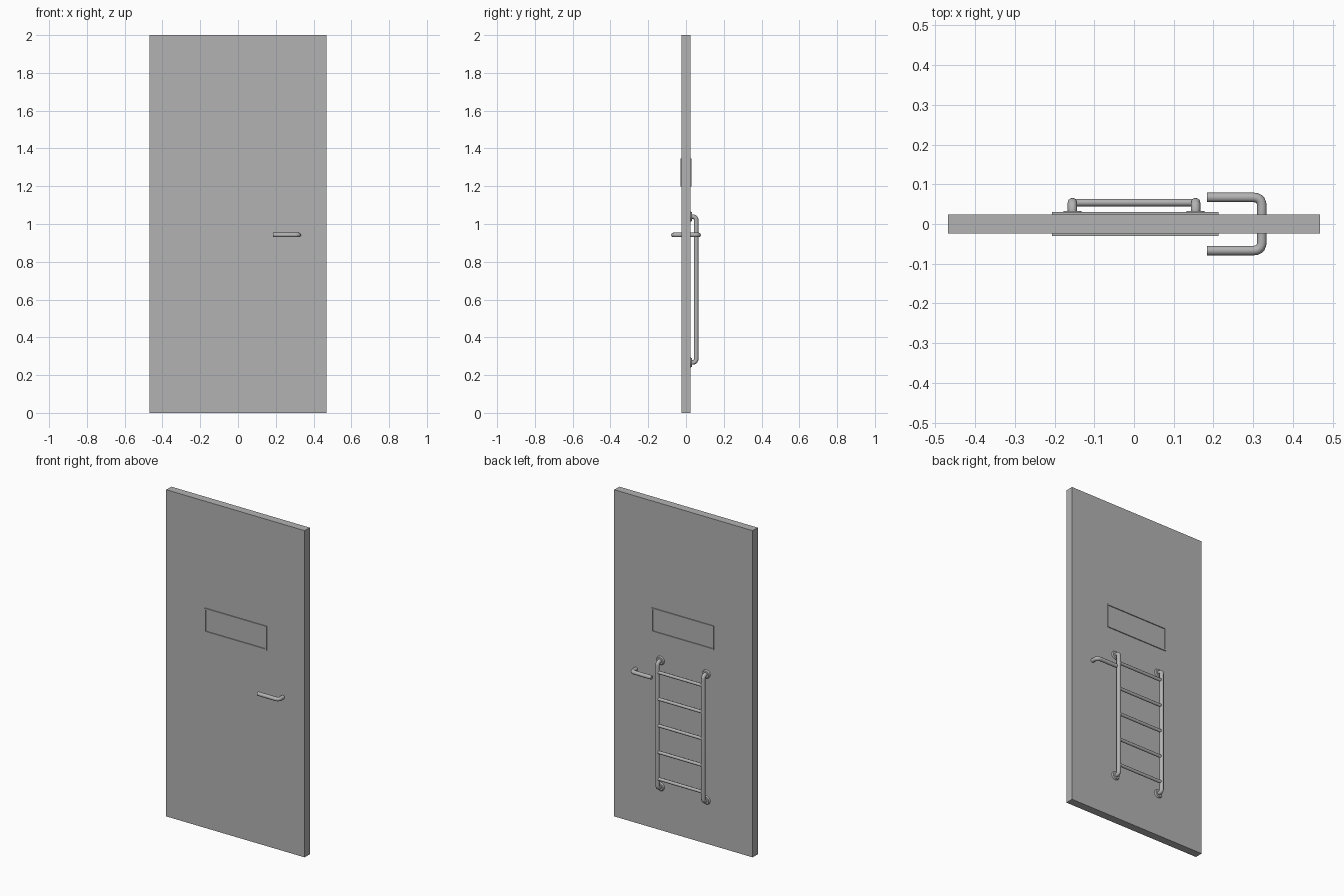
import bpy, bmesh, math
from mathutils import Vector

cube = bpy.data.objects.get("Cube")
if cube:
    bpy.data.objects.remove(cube, do_unlink=True)

grey = bpy.data.materials.new("steel grey")
grey.use_nodes = True
GREY = (0.45, 0.45, 0.45, 1)
grey.diffuse_color = GREY
grey.node_tree.nodes["Principled BSDF"].inputs["Base Color"].default_value = GREY


def add_object(name, data):
    ob = bpy.data.objects.new(name, data)
    bpy.context.collection.objects.link(ob)
    data.materials.append(grey)
    return ob


def select(ob):
    bpy.ops.object.select_all(action='DESELECT')
    ob.select_set(True)
    bpy.context.view_layer.objects.active = ob


def box(bm, centre, size):
    verts = bmesh.ops.create_cube(bm, size=1)["verts"]
    for v in verts:
        v.co = Vector(c + s * p for c, s, p in zip(centre, size, v.co))


def tube(name, points, radius, bend=0.0, steps=5):
    """Round tube along a path whose corners are rounded by quadratic arcs."""
    pts = [Vector(p) for p in points]
    path = [pts[0]]
    for before, p, after in zip(pts, pts[1:], pts[2:]):
        a = p + (before - p).normalized() * bend
        b = p + (after - p).normalized() * bend
        for i in range(steps + 1):
            t = i / steps
            path.append(a * (1 - t) ** 2 + p * 2 * t * (1 - t) + b * t * t)
    path.append(pts[-1])
    curve = bpy.data.curves.new(name, 'CURVE')
    curve.dimensions = '3D'
    curve.bevel_depth = radius
    curve.bevel_resolution = 4
    curve.use_fill_caps = True
    spline = curve.splines.new('POLY')
    spline.points.add(len(path) - 1)
    for sp, p in zip(spline.points, path):
        sp.co = (*p, 1)
    ob = add_object(name, curve)
    select(ob)
    bpy.ops.object.convert(target='MESH')
    bpy.ops.object.shade_smooth_by_angle(angle=math.radians(40))


# Door panel
HALF_Y = 0.0245
mesh = bpy.data.meshes.new("door_panel")
bm = bmesh.new()
box(bm, (0, 0, 1), (0.938, 2 * HALF_Y, 2))
bm.to_mesh(mesh)
bm.free()
add_object("door_panel", mesh)

# Raised rectangular frames around the viewing hatch, on both faces
HATCH_X, HATCH_Z, HALF_W, HALF_H, RIM = 0.003, 1.273, 0.21, 0.074, 0.008
for name, side in (("front_hatch_frame", -1), ("back_hatch_frame", 1)):
    mesh = bpy.data.meshes.new(name)
    bm = bmesh.new()
    y = side * (HALF_Y + 0.002)
    for s in (-1, 1):
        box(bm, (HATCH_X + s * (HALF_W - RIM / 2), y, HATCH_Z),
            (RIM, 0.007, 2 * HALF_H))
        box(bm, (HATCH_X, y, HATCH_Z + s * (HALF_H - RIM / 2)),
            (2 * (HALF_W - RIM), 0.007, RIM))
    bm.to_mesh(mesh)
    bm.free()
    add_object(name, mesh)

# Lever handle running through the door
HZ = 0.942
tube("lever_handle", [(0.184, -0.067, HZ), (0.322, -0.067, HZ),
                      (0.322, 0.067, HZ), (0.184, 0.067, HZ)], 0.012, 0.022)

# Ladder on the back: bent rails, wall flanges and rungs
RAIL_Y, TOP, BOTTOM = 0.054, 1.039, 0.267
for name, x in (("left", 0.155), ("right", -0.155)):
    tube(name + "_rail", [(x, HALF_Y - 0.005, TOP), (x, RAIL_Y, TOP),
                          (x, RAIL_Y, BOTTOM), (x, HALF_Y - 0.005, BOTTOM)],
         0.012, 0.02)
    for end, z in (("upper", TOP), ("lower", BOTTOM)):
        bpy.ops.mesh.primitive_cone_add(
            vertices=24, radius1=0.028, radius2=0.022, depth=0.01,
            location=(x, HALF_Y + 0.003, z), rotation=(-math.pi / 2, 0, 0))
        flange = bpy.context.object
        flange.name = f"{name}_{end}_flange"
        flange.data.materials.append(grey)
        bpy.ops.object.shade_smooth_by_angle(angle=math.radians(35))

for i in range(5):
    z = (TOP + BOTTOM) / 2 + (i - 2) * 0.163
    tube(f"rung_{i + 1}", [(-0.155, RAIL_Y, z), (0.155, RAIL_Y, z)], 0.0095)
